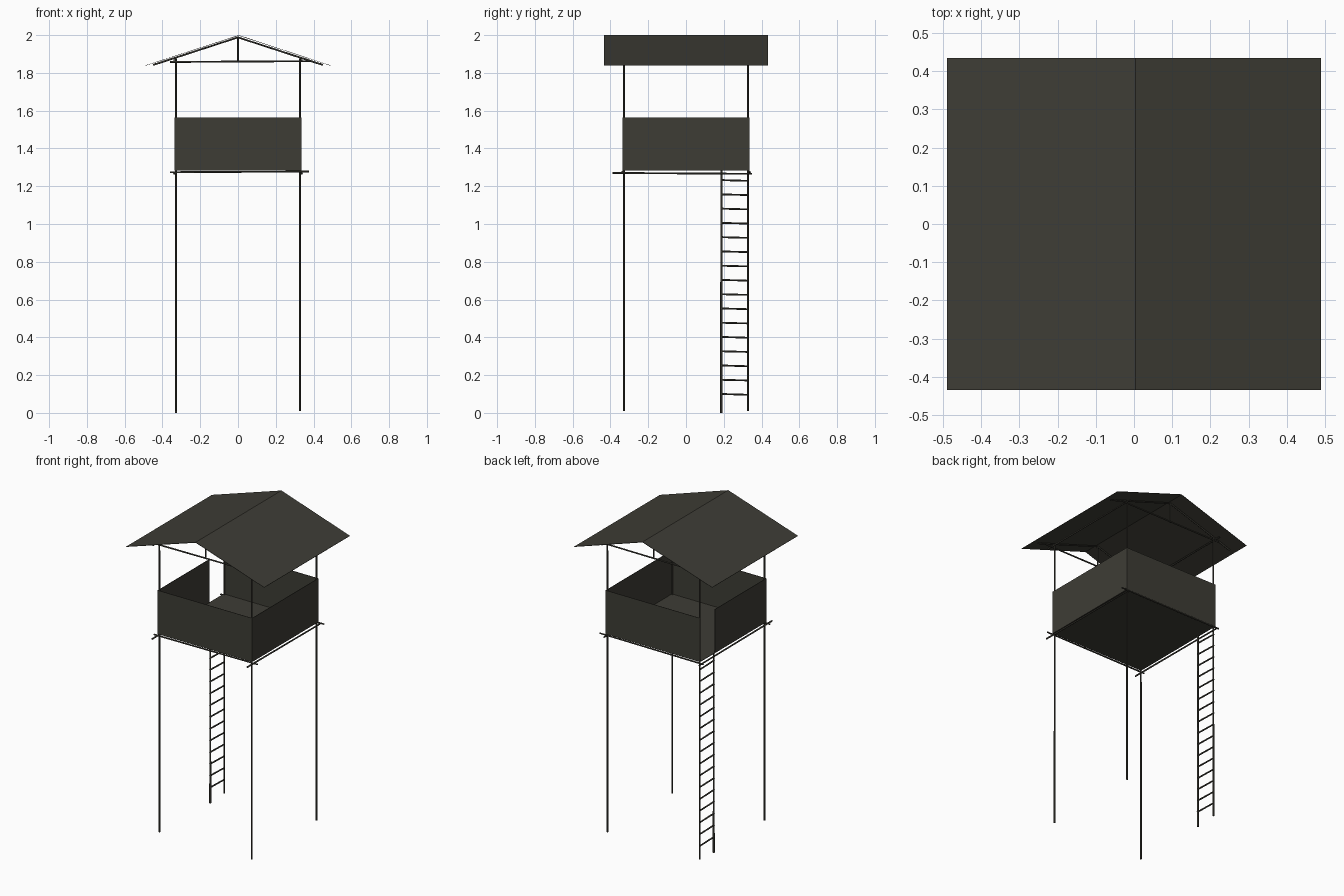
import bpy, bmesh
from mathutils import Vector

if "Cube" in bpy.data.objects:
    bpy.data.objects.remove(bpy.data.objects["Cube"])

wood = bpy.data.materials.new("dark weathered wood")
wood.diffuse_color = (0.048, 0.046, 0.036, 1)
wood.use_nodes = True
wood.node_tree.nodes["Principled BSDF"].inputs["Base Color"].default_value = wood.diffuse_color


def finish(bm, name):
    bmesh.ops.recalc_face_normals(bm, faces=bm.faces)
    mesh = bpy.data.meshes.new(name)
    bm.to_mesh(mesh)
    bm.free()
    mesh.materials.append(wood)
    ob = bpy.data.objects.new(name, mesh)
    bpy.context.collection.objects.link(ob)
    return ob


def pole(name, a, b, r=0.005, sides=8):
    """Round pole running from point a to point b."""
    a, b = Vector(a), Vector(b)
    bm = bmesh.new()
    bmesh.ops.create_cone(bm, cap_ends=True, segments=sides,
                          radius1=r, radius2=r * 0.9, depth=(b - a).length)
    rot = (b - a).to_track_quat('Z', 'Y').to_matrix().to_4x4()
    bm.transform(rot)
    bmesh.ops.translate(bm, verts=bm.verts, vec=(a + b) / 2)
    ob = finish(bm, name)
    for p in ob.data.polygons:
        p.use_smooth = len(p.vertices) == 4
    return ob


def panel(name, lo, hi):
    """Thin box panel between two opposite corners."""
    lo, hi = Vector(lo), Vector(hi)
    bm = bmesh.new()
    bmesh.ops.create_cube(bm, size=1)
    bmesh.ops.scale(bm, verts=bm.verts, vec=hi - lo)
    bmesh.ops.translate(bm, verts=bm.verts, vec=(lo + hi) / 2)
    return finish(bm, name)


P = 0.328      # pole offset from centre
W = 0.336      # outer wall face
T = 0.003      # sheet thickness
DOOR = 0.187   # inner ladder rail and edge of the entrance
Z0, Z1 = 1.285, 1.563

# Corner legs up to the roof frame
for sx in (-1, 1):
    for sy in (-1, 1):
        pole("corner_leg", (sx * P, sy * P, 0.01), (sx * P, sy * P, 1.875))

# Beams under the platform and under the roof
for s in (-1, 1):
    pole("floor_beam_across", (-0.36, s * 0.338, 1.274), (0.375, s * 0.338, 1.278))
    pole("floor_beam_along", (s * 0.338, -0.39, 1.27), (s * 0.338, 0.35, 1.266))
    pole("tie_beam", (-0.36, s * 0.336, 1.858), (0.385, s * 0.336, 1.862))
    pole("wall_plate", (s * 0.338, -0.38, 1.868), (s * 0.338, 0.37, 1.868))
    pole("king_post", (0, s * P, 1.858), (0, s * P, 1.985))
    for sx in (-1, 1):
        pole("rafter", (sx * 0.45, s * P, 1.842), (0, s * P, 1.988))

# Platform floor
panel("floor", (-W, -W, Z0 - T), (W, W, Z0))

# Parapet walls, with the entrance gap at the back of the left side
panel("front_wall", (-W, -W, Z0), (W, -W + T, Z1))
panel("back_wall", (-W, W - T, Z0), (W, W, Z1))
panel("right_wall", (W - T, -W, Z0), (W, W, Z1))
panel("left_wall", (-W, -W, Z0), (-W + T, DOOR, Z1))

# Ladder: one extra rail, the corner leg carries the other end of the rungs
pole("ladder_rail", (-P, DOOR, 0), (-P, DOOR, Z0), r=0.006)
for i in range(16):
    z = 0.098 + i * 0.0755
    pole("ladder_rung", (-P, DOOR - 0.004, z + 0.002), (-P, P + 0.004, z - 0.002))

# Gabled roof sheet
bm = bmesh.new()
profile = [(-0.49, 1.84), (0.004, 2.0), (0.49, 1.84), (0.49, 1.838),
           (0.004, 1.997), (-0.49, 1.838)]
ends = [[bm.verts.new((x, y, z)) for x, z in profile] for y in (-0.435, 0.435)]
for i in range(6):
    j = (i + 1) % 6
    bm.faces.new((ends[0][i], ends[0][j], ends[1][j], ends[1][i]))
for e in ends:
    bm.faces.new((e[0], e[1], e[4], e[5]))
    bm.faces.new((e[1], e[2], e[3], e[4]))
finish(bm, "roof")
